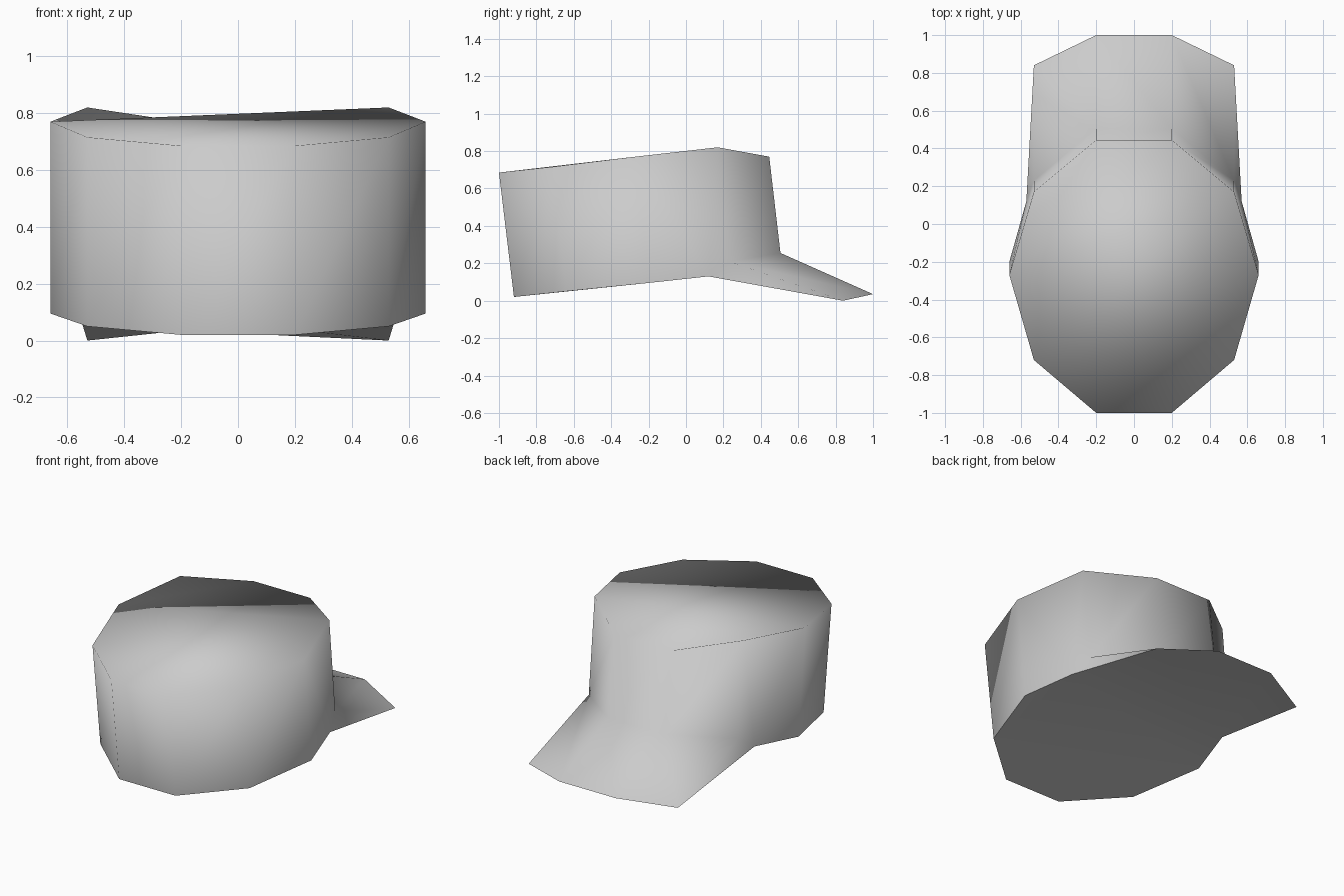
import bpy
import bmesh

default = bpy.data.objects.get("Cube")
if default:
    bpy.data.objects.remove(default, do_unlink=True)

# Single grey fabric colour
grey = bpy.data.materials.new("grey_fabric")
grey.use_nodes = True
colour = (0.6, 0.6, 0.6, 1)
grey.diffuse_color = colour
grey.node_tree.nodes["Principled BSDF"].inputs["Base Color"].default_value = colour

# Half outlines, running from the rear to the visor side
crown_rim = [(0.2, -1, 0.685), (0.53, -0.72, 0.715), (0.66, -0.27, 0.77),
             (0.53, 0.17, 0.82), (0.2, 0.445, 0.77)]
crown_base = [(0.2, -0.92, 0.02), (0.53, -0.64, 0.05), (0.66, -0.2, 0.095),
              (0.53, 0.23, 0.21), (0.2, 0.505, 0.255)]
visor_edge = [(0.57, 0.12, 0.13), (0.53, 0.84, 0.0), (0.2, 1, 0.035)]

bm = bmesh.new()


def ring(half):
    """Vertices of a half outline followed by its mirror image."""
    mirrored = [(-x, y, z) for x, y, z in reversed(half)]
    return [bm.verts.new(p) for p in half + mirrored]


rim, base, visor = ring(crown_rim), ring(crown_base), ring(visor_edge)
hip, corner, tip, tip_r, corner_r, hip_r = visor
count = len(rim)

# Crown walls, with an extra point on each side where the visor starts
extra = {2: hip, 6: hip_r}
for i in range(count):
    j = (i + 1) % count
    lower = [base[i]] + ([extra[i]] if i in extra else []) + [base[j]]
    bm.faces.new(lower + [rim[j], rim[i]])

# Crown top: sloping plane, then a fan dipping toward the visor
bm.faces.new([rim[7], rim[8], rim[9], rim[0], rim[1], rim[2], rim[3]])
for i in range(3, 6):
    bm.faces.new([rim[7], rim[i], rim[i + 1]])

# Visor top and sides
bm.faces.new([hip, corner, base[3]])
bm.faces.new([base[3], corner, tip, base[4]])
bm.faces.new([base[4], tip, tip_r, base[5]])
bm.faces.new([base[5], tip_r, corner_r, base[6]])
bm.faces.new([base[6], corner_r, hip_r])

# Underside of the crown and visor
under = [bm.faces.new([hip_r, base[7], base[8], base[9], base[0],
                       base[1], base[2], hip]),
         bm.faces.new([hip, hip_r, corner_r, tip_r, tip, corner])]

bmesh.ops.recalc_face_normals(bm, faces=bm.faces)

# Smooth shading, kept crisp around the lower edge
for face in bm.faces:
    face.smooth = True
for edge in bm.edges:
    edge.smooth = sum(f in under for f in edge.link_faces) != 1

mesh = bpy.data.meshes.new("cap")
bm.to_mesh(mesh)
bm.free()
mesh.materials.append(grey)
cap = bpy.data.objects.new("cap", mesh)
bpy.context.collection.objects.link(cap)
